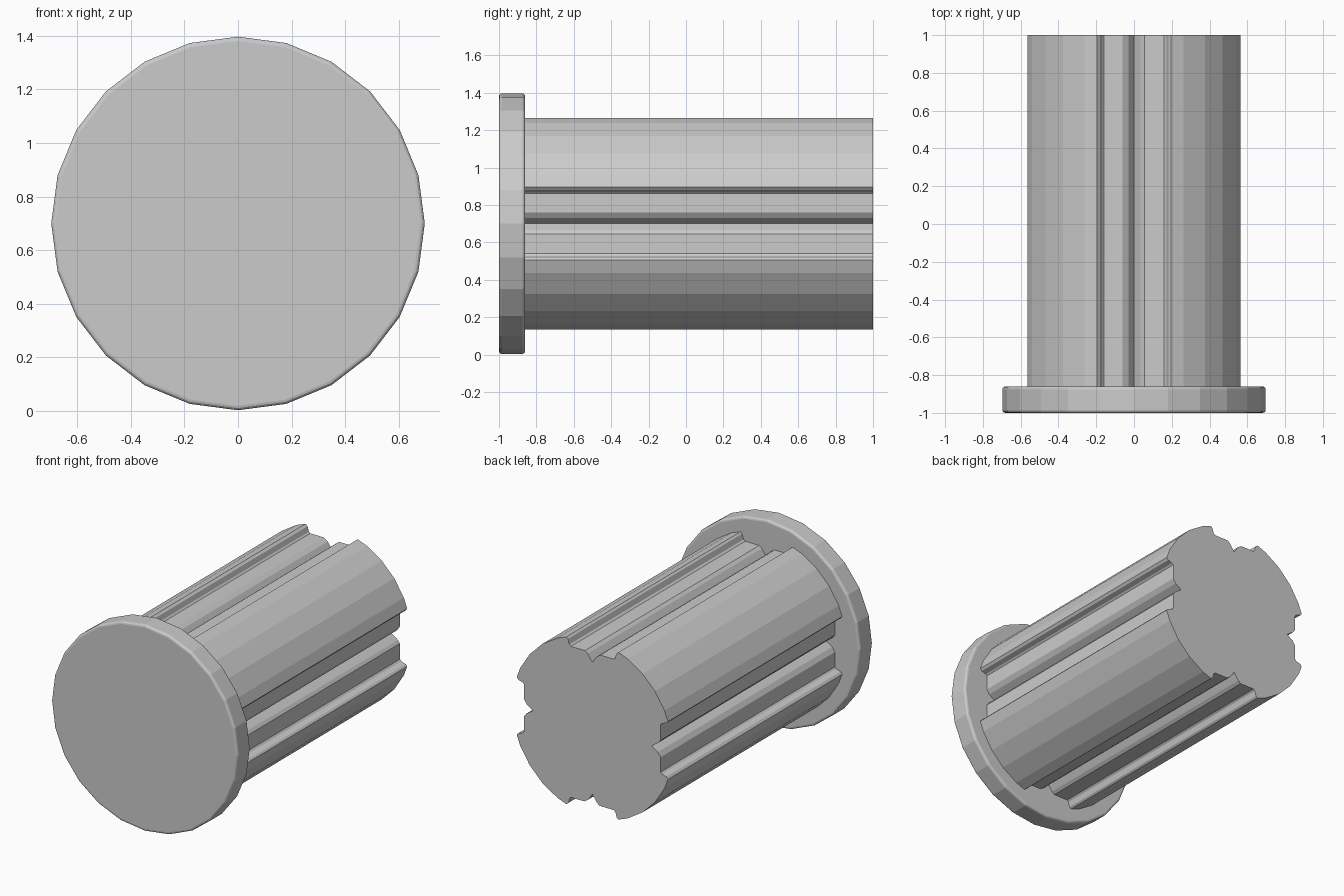
import bpy, bmesh, math

cube = bpy.data.objects.get("Cube")
if cube:
    bpy.data.objects.remove(cube, do_unlink=True)

CENTRE_Z = 0.70

grey = bpy.data.materials.new("plain_grey")
grey.use_nodes = True
colour = (0.6, 0.6, 0.6, 1)
grey.diffuse_color = colour
grey.node_tree.nodes["Principled BSDF"].inputs["Base Color"].default_value = colour


def loft(name, rings):
    """Join (outline, y) rings along y and close both ends."""
    bm = bmesh.new()
    loops = [[bm.verts.new((x, y, z)) for x, z in outline] for outline, y in rings]
    for a, b in zip(loops, loops[1:]):
        for i in range(len(a)):
            j = (i + 1) % len(a)
            bm.faces.new((a[i], a[j], b[j], b[i]))
    bm.faces.new(loops[0])
    bm.faces.new(loops[-1])
    bmesh.ops.recalc_face_normals(bm, faces=bm.faces)
    mesh = bpy.data.meshes.new(name)
    bm.to_mesh(mesh)
    bm.free()
    mesh.materials.append(grey)
    obj = bpy.data.objects.new(name, mesh)
    obj.location.z = CENTRE_Z
    bpy.context.collection.objects.link(obj)
    return obj


def polygon(radius, sides=24):
    return [(radius * math.cos(math.tau * i / sides),
             radius * math.sin(math.tau * i / sides)) for i in range(sides)]


# End cap: disc with softly rounded rims
R, FRONT, BACK, ROUND = 0.697, -1.0, -0.86, 0.016
steps = [math.radians(a) for a in (0, 30, 60, 90)]
profile = [(R - ROUND + ROUND * math.sin(a), FRONT + ROUND - ROUND * math.cos(a)) for a in steps]
profile += [(r, FRONT + BACK - y) for r, y in reversed(profile)]
cap = loft("end_cap", [(polygon(r), y) for r, y in profile])

# Keyed shaft: one quarter of the section is a slot with a notch, then an arc
slot = [(0.565, -0.195), (0.555, -0.183), (0.52, -0.172), (0.51, -0.16),
        (0.51, -0.055), (0.495, -0.035), (0.445, 0.0), (0.49, 0.03),
        (0.51, 0.06), (0.51, 0.16), (0.52, 0.17), (0.553, 0.18), (0.565, 0.195)]
arc = [(0.6 * math.cos(math.radians(a)), 0.6 * math.sin(math.radians(a)))
       for a in (26, 38.7, 51.3, 64)]
section = []
for k in range(4):
    c, s = round(math.cos(k * math.pi / 2)), round(math.sin(k * math.pi / 2))
    section += [(c * u - s * v, s * u + c * v) for u, v in slot + arc]
shaft = loft("keyed_shaft", [(section, BACK - 0.01), (section, 1.0)])
